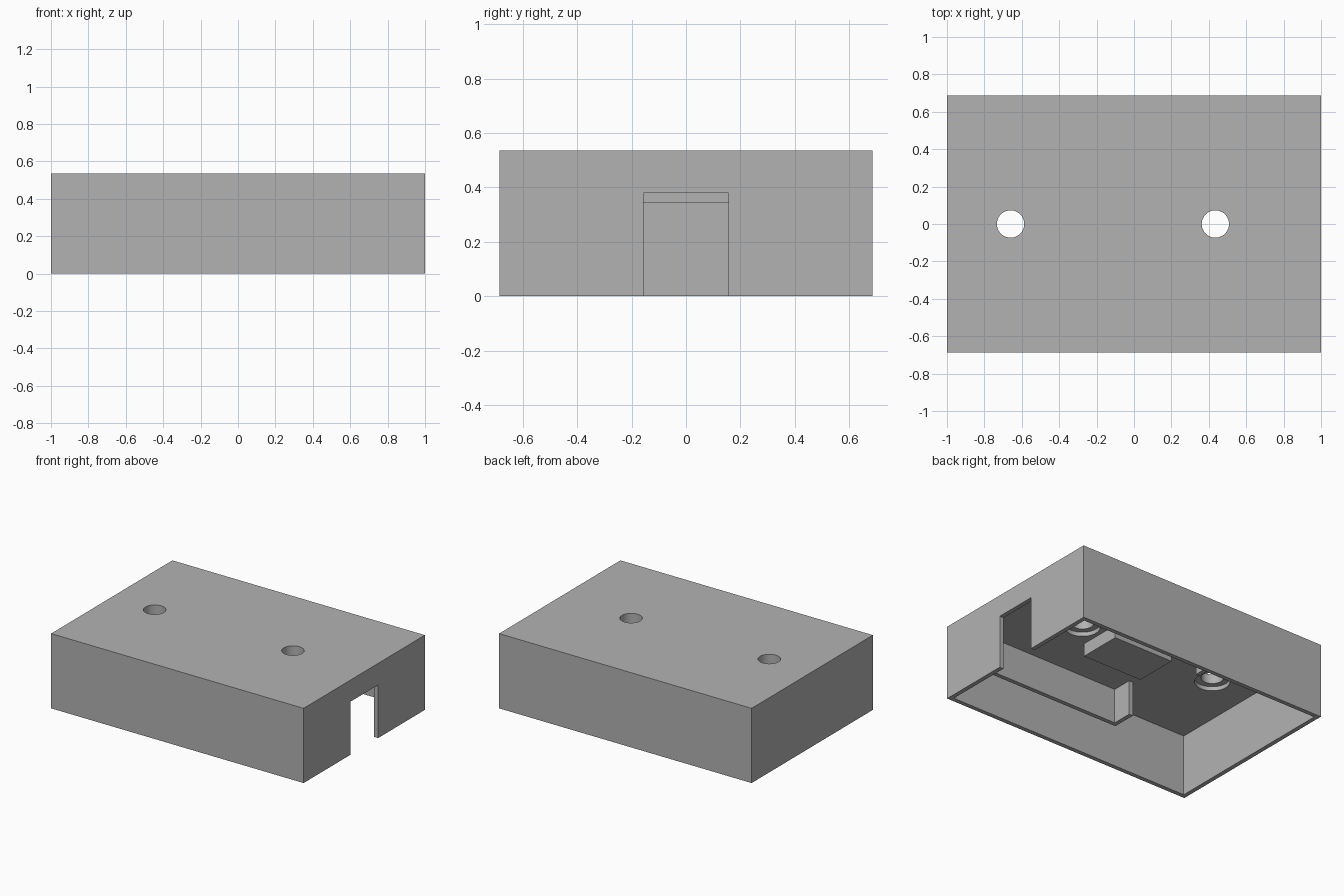
import bpy

# Remove the default cube
if "Cube" in bpy.data.objects:
    bpy.data.objects.remove(bpy.data.objects["Cube"], do_unlink=True)

# Overall dimensions
HALF_X, HALF_Y, HEIGHT = 1.0, 0.686, 0.535
WALL = 0.031
CEILING = 0.437
HOLES = (-0.66, 0.435)

# Single plastic colour
plastic = bpy.data.materials.new("grey plastic")
plastic.use_nodes = True
grey = (0.448, 0.448, 0.448, 1.0)
plastic.diffuse_color = grey
plastic.node_tree.nodes["Principled BSDF"].inputs["Base Color"].default_value = grey


def box(name, x, y, z):
    """Box from (low, high) ranges on each axis."""
    bpy.ops.mesh.primitive_cube_add(size=1)
    ob = bpy.context.object
    ob.name = name
    ranges = (x, y, z)
    for v in ob.data.vertices:
        v.co = [hi if c > 0 else lo for c, (lo, hi) in zip(v.co, ranges)]
    ob.data.materials.append(plastic)
    return ob


def cylinder(name, x, radius, low, high):
    """Upright cylinder on the centre line."""
    bpy.ops.mesh.primitive_cylinder_add(
        vertices=48, radius=radius, depth=high - low,
        location=(x, 0, (low + high) / 2))
    ob = bpy.context.object
    ob.name = name
    ob.data.materials.append(plastic)
    return ob


def cut(target, cutter):
    """Subtract the cutter, then discard it."""
    cutter.hide_render = True
    mod = target.modifiers.new("cut", "BOOLEAN")
    mod.operation = "DIFFERENCE"
    mod.solver = "EXACT"
    mod.object = cutter
    bpy.ops.object.select_all(action="DESELECT")
    target.select_set(True)
    bpy.context.view_layer.objects.active = target
    bpy.ops.object.modifier_apply(modifier=mod.name)
    bpy.data.objects.remove(cutter, do_unlink=True)


# Open-bottomed case
case = box("case", (-HALF_X, HALF_X), (-HALF_Y, HALF_Y), (0, HEIGHT))
inner_x, inner_y = HALF_X - WALL, HALF_Y - WALL
cut(case, box("cavity_cutter", (-inner_x, inner_x), (-inner_y, inner_y), (-0.1, CEILING)))

# Cable opening in the end wall
cut(case, box("opening_cutter", (0.9, 1.1), (-0.157, 0.157), (-0.1, 0.38)))

# Top holes, widened on the underside
for x in HOLES:
    cut(case, cylinder("bore_cutter", x, 0.115, CEILING - 0.1, CEILING + 0.03))
    cut(case, cylinder("hole_cutter", x, 0.073, CEILING - 0.1, HEIGHT + 0.1))

bpy.ops.object.select_all(action="DESELECT")
case.select_set(True)
bpy.context.view_layer.objects.active = case
bpy.ops.object.shade_smooth_by_angle()

# Support pad under the ceiling
ROOT = CEILING + 0.01
box("support_pad", (-0.185, 0.29), (-0.157, 0.157), (0.345, ROOT))

# Mirrored pair of L-shaped board guides hanging from the ceiling
GUIDE_LOW, GUIDE_IN, GUIDE_END = 0.188, 0.48, -0.24
for side, name in ((-1, "right"), (1, "left")):
    rail_y = sorted((side * GUIDE_IN, side * (GUIDE_IN + WALL)))
    stop_y = sorted((side * 0.335, side * GUIDE_IN))
    box(name + "_guide_rail", (GUIDE_END - WALL, inner_x + 0.01), rail_y, (GUIDE_LOW, ROOT))
    box(name + "_guide_stop", (GUIDE_END - WALL, GUIDE_END), stop_y, (GUIDE_LOW, ROOT))
